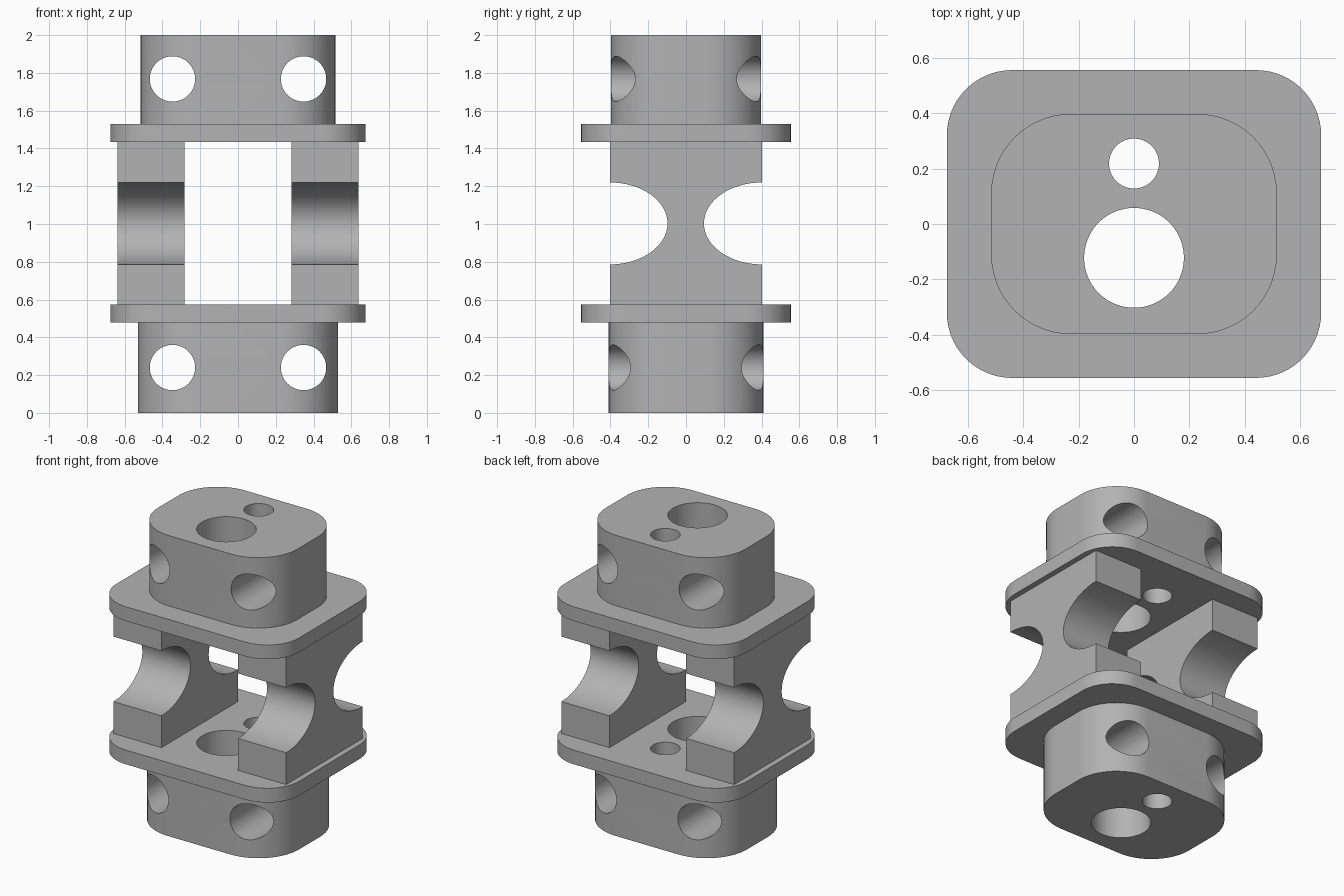
import bpy, bmesh
from math import sin, cos, pi, radians
from mathutils import Matrix

cube = bpy.data.objects.get("Cube")
if cube:
    bpy.data.objects.remove(cube)

GREY = (0.45, 0.45, 0.45, 1)
grey = bpy.data.materials.new("plain grey")
grey.use_nodes = True
grey.diffuse_color = GREY
grey.node_tree.nodes["Principled BSDF"].inputs["Base Color"].default_value = GREY


def prism(name, outline, depth, matrix):
    """Extrude a flat outline along local z, then place it."""
    bm = bmesh.new()
    face = bm.faces.new([bm.verts.new((u, v, 0)) for u, v in outline])
    top = bmesh.ops.extrude_face_region(bm, geom=[face])["geom"]
    bmesh.ops.translate(bm, vec=(0, 0, depth),
                        verts=[g for g in top if isinstance(g, bmesh.types.BMVert)])
    bmesh.ops.recalc_face_normals(bm, faces=bm.faces)
    bm.transform(matrix)
    mesh = bpy.data.meshes.new(name)
    bm.to_mesh(mesh)
    bm.free()
    mesh.materials.append(grey)
    obj = bpy.data.objects.new(name, mesh)
    bpy.context.collection.objects.link(obj)
    return obj


def arc(cu, cv, ru, rv, start, end, steps):
    angles = [radians(start + (end - start) * i / steps) for i in range(steps + 1)]
    return [(cu + ru * cos(a), cv + rv * sin(a)) for a in angles]


def rounded(hx, hy, r):
    pts = []
    for sx, sy, a in ((1, 1, 0), (-1, 1, 90), (-1, -1, 180), (1, -1, 270)):
        pts += arc(sx * (hx - r), sy * (hy - r), r, r, a, a + 90, 14)
    return pts


def cylinder(r, depth, matrix):
    return prism("hole_cutter", arc(0, 0, r, r, 0, 360, 64)[:-1], depth, matrix)


def smooth(obj):
    bpy.ops.object.select_all(action="DESELECT")
    obj.select_set(True)
    bpy.context.view_layer.objects.active = obj
    bpy.ops.object.shade_smooth_by_angle(angle=radians(30))


def drill(obj, cutters):
    bpy.context.view_layer.objects.active = obj
    for cutter in cutters:
        mod = obj.modifiers.new("hole", "BOOLEAN")
        mod.operation, mod.solver, mod.object = "DIFFERENCE", "EXACT", cutter
        bpy.ops.object.modifier_apply(modifier=mod.name)
        bpy.data.objects.remove(cutter)


def bores():
    """The large and small vertical holes."""
    return [cylinder(r, 3, Matrix.Translation((0, y, -0.5)))
            for y, r in ((-0.122, 0.18), (0.218, 0.09))]


def cross_holes(z):
    """Front-to-back holes through the rounded corners."""
    turn = Matrix.Rotation(pi / 2, 4, "X")
    return [cylinder(0.12, 2, Matrix.Translation((x, 1, z)) @ turn)
            for x in (-0.347, 0.347)]


# End caps and flanges: name, half width, half depth, corner radius, bottom, height
for name, hx, hy, r, z, h in (("lower_cap", 0.53, 0.41, 0.3, 0, 0.478),
                              ("lower_flange", 0.675, 0.555, 0.235, 0.478, 0.095),
                              ("upper_flange", 0.675, 0.555, 0.235, 1.435, 0.095),
                              ("upper_cap", 0.515, 0.397, 0.287, 1.53, 0.47)):
    part = prism(name, rounded(hx, hy, r), h, Matrix.Translation((0, 0, z)))
    cutters = bores()
    if "cap" in name:
        cutters += cross_holes(0.24 if z == 0 else 1.768)
    drill(part, cutters)
    smooth(part)

# Side pillars, scooped front and back; local u, v, depth map to y, z, x
half = 0.403
outline = (arc(-half, 1.003, 0.305, 0.217, -90, 90, 32) + [(-half, 1.435), (half, 1.435)]
           + arc(half, 1.003, 0.308, 0.217, 90, 270, 32) + [(half, 0.573), (-half, 0.573)])
axes = Matrix(((0, 0, 1, 0), (1, 0, 0, 0), (0, 1, 0, 0), (0, 0, 0, 1)))
for name, x in (("left_pillar", 0.283), ("right_pillar", -0.638)):
    smooth(prism(name, outline, 0.355, Matrix.Translation((x, 0, 0)) @ axes))
